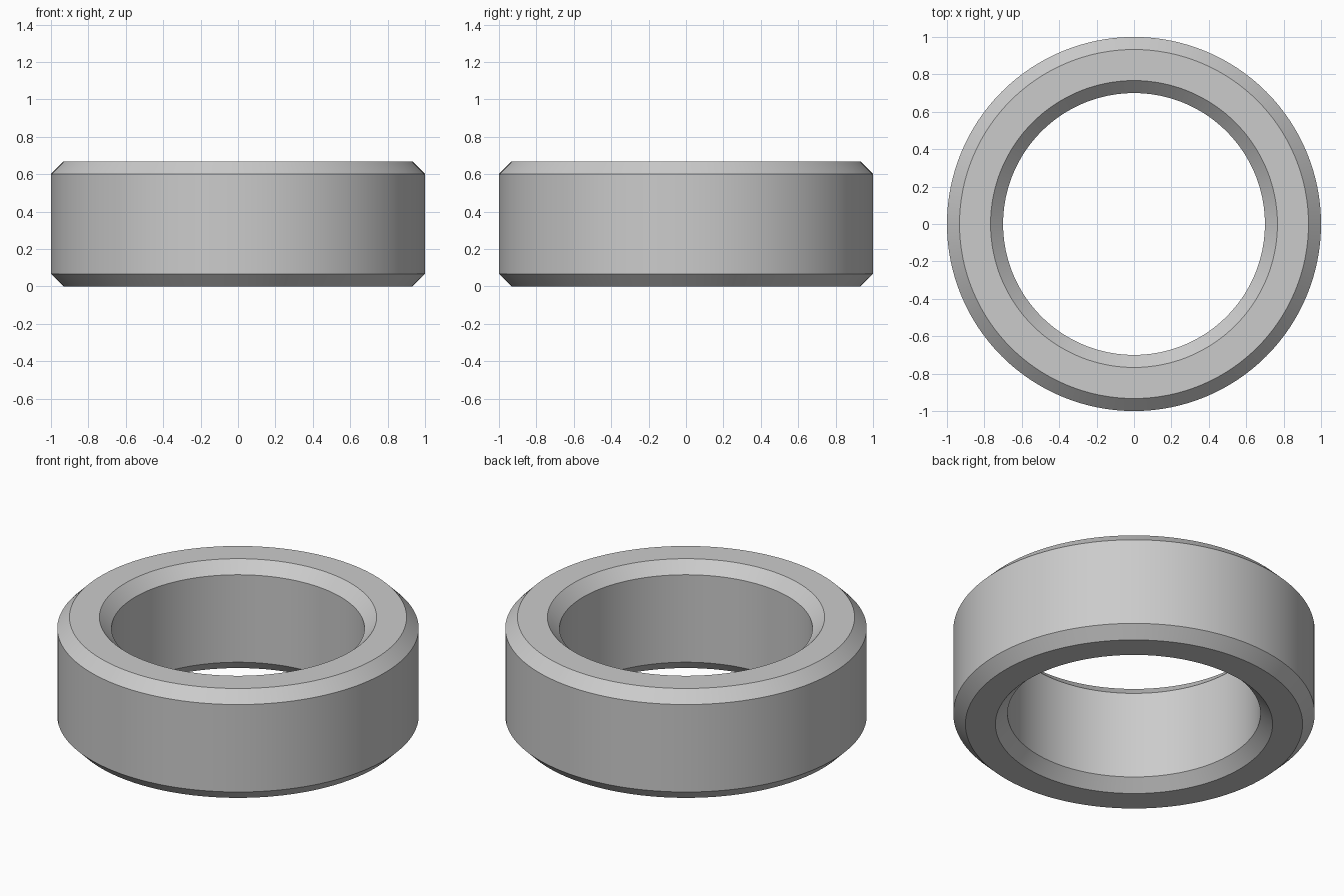
import bpy
import bmesh
from math import radians, tau

cube = bpy.data.objects.get("Cube")
if cube:
    bpy.data.objects.remove(cube, do_unlink=True)

OUTER, INNER, HEIGHT, CHAMFER = 1.0, 0.7, 0.668, 0.067
SEGMENTS = 128

# Plain grey material
grey = bpy.data.materials.new("light_grey")
grey.use_nodes = True
colour = (0.6, 0.6, 0.6, 1)
grey.diffuse_color = colour
grey.node_tree.nodes["Principled BSDF"].inputs["Base Color"].default_value = colour

# Chamfered rectangular cross-section, counter-clockwise
c = CHAMFER
profile = [
    (INNER + c, 0), (OUTER - c, 0),
    (OUTER, c), (OUTER, HEIGHT - c),
    (OUTER - c, HEIGHT), (INNER + c, HEIGHT),
    (INNER, HEIGHT - c), (INNER, c),
]

# Revolve the section into a ring
bm = bmesh.new()
verts = [bm.verts.new((r, 0, z)) for r, z in profile]
edges = [bm.edges.new((v, verts[(i + 1) % len(verts)])) for i, v in enumerate(verts)]
bmesh.ops.spin(bm, geom=verts + edges, cent=(0, 0, 0), axis=(0, 0, 1),
               angle=tau, steps=SEGMENTS, use_merge=True)
bmesh.ops.remove_doubles(bm, verts=bm.verts, dist=0.0001)
bmesh.ops.recalc_face_normals(bm, faces=bm.faces)

mesh = bpy.data.meshes.new("chamfered_ring")
bm.to_mesh(mesh)
bm.free()
mesh.materials.append(grey)
ring = bpy.data.objects.new("chamfered_ring", mesh)
bpy.context.collection.objects.link(ring)

# Smooth walls with crisp chamfer edges
bpy.ops.object.select_all(action="DESELECT")
ring.select_set(True)
bpy.context.view_layer.objects.active = ring
bpy.ops.object.shade_smooth_by_angle(angle=radians(30))
